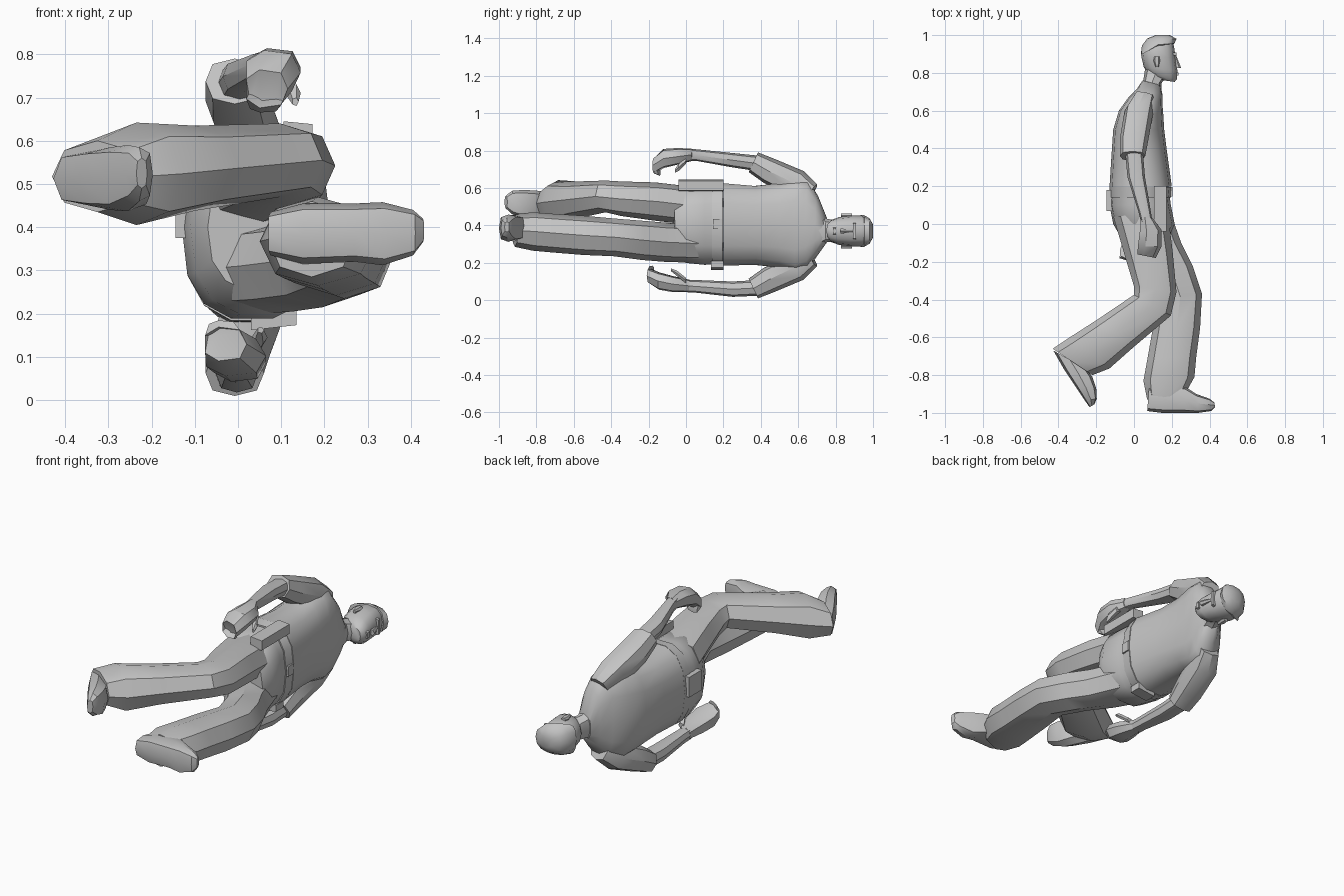
import bpy, bmesh, math
from mathutils import Vector

cube = bpy.data.objects.get("Cube")
if cube:
    bpy.data.objects.remove(cube, do_unlink=True)

grey = bpy.data.materials.new("plain grey")
grey.use_nodes = True
grey.diffuse_color = (0.55, 0.55, 0.55, 1)
grey.node_tree.nodes["Principled BSDF"].inputs["Base Color"].default_value = (0.55, 0.55, 0.55, 1)


def finish(name, bm, angle):
    bmesh.ops.recalc_face_normals(bm, faces=bm.faces[:])
    mesh = bpy.data.meshes.new(name)
    bm.to_mesh(mesh)
    bm.free()
    mesh.materials.append(grey)
    ob = bpy.data.objects.new(name, mesh)
    bpy.context.collection.objects.link(ob)
    bpy.ops.object.select_all(action='DESELECT')
    ob.select_set(True)
    bpy.context.view_layer.objects.active = ob
    bpy.ops.object.shade_smooth_by_angle(angle=math.radians(angle))


def loft(name, rings, sides=8, power=0.8, angle=35):
    """Each ring: back x, y, front x, y, low z, high z, optional y lean of the high side."""
    bm = bmesh.new()
    loops = []
    for ring in rings:
        xb, yb, xf, yf, lo, hi = ring[:6]
        lean = ring[6] if len(ring) > 6 else 0
        mid = Vector(((xb + xf) / 2, (yb + yf) / 2, (lo + hi) / 2))
        u = Vector(((xf - xb) / 2, (yf - yb) / 2, 0))
        w = Vector((0, lean, (hi - lo) / 2))
        loop = []
        for k in range(sides):
            a = 2 * math.pi * k / sides
            c, s = math.cos(a), math.sin(a)
            c = math.copysign(abs(c) ** power, c)
            s = math.copysign(abs(s) ** power, s)
            loop.append(bm.verts.new(mid + u * c + w * s))
        loops.append(loop)
    for a, b in zip(loops, loops[1:]):
        for k in range(sides):
            j = (k + 1) % sides
            bm.faces.new((a[k], a[j], b[j], b[k]))
    bm.faces.new(loops[0])
    bm.faces.new(loops[-1])
    finish(name, bm, angle)


def box(name, x, y, z, taper=1.0):
    """Box between two limits on each axis, narrowed in z at its +x side."""
    bm = bmesh.new()
    bmesh.ops.create_cube(bm, size=1)
    for v in bm.verts:
        t = taper if v.co.x > 0 else 1
        v.co = Vector((x[0] + (v.co.x + .5) * (x[1] - x[0]),
                       y[0] + (v.co.y + .5) * (y[1] - y[0]),
                       (z[0] + z[1]) / 2 + v.co.z * t * (z[1] - z[0])))
    finish(name, bm, 20)


def flip(rings, z=0.4):
    return [(r[0], r[1], r[2], r[3], 2 * z - r[5], 2 * z - r[4], -r[6]) for r in rings]


# Shirt and neck
loft("shirt", [(-.13, .19, .20, .20, .18, .63), (-.12, .35, .175, .38, .185, .615),
               (-.11, .50, .16, .50, .17, .63), (-.08, .60, .155, .58, .145, .655),
               (-.03, .67, .15, .64, .17, .64), (.015, .715, .15, .69, .24, .56),
               (.045, .76, .14, .735, .305, .445)], 14, 0.8, 45)
loft("neck", [(.035, .71, .145, .70, .28, .47), (.05, .765, .145, .745, .31, .435),
              (.06, .83, .18, .79, .315, .425)], 8)

# Head
loft("head", [(.13, .765, .215, .752, .335, .41), (.08, .79, .228, .768, .31, .43),
              (.052, .83, .23, .81, .295, .445), (.038, .89, .22, .88, .288, .452),
              (.045, .94, .212, .94, .288, .452), (.075, .98, .20, .975, .305, .435),
              (.11, .995, .17, .995, .34, .40)], 12, 0.85, 45)
loft("hair", [(.036, .895, .10, .93, .288, .452), (.042, .945, .214, .955, .284, .456),
              (.07, .982, .225, .98, .302, .438), (.115, 1.0, .19, 1.0, .335, .405)], 12, 0.85, 45)
loft("nose", [(.20, .825, .250, .825, .354, .386), (.20, .85, .242, .845, .357, .383),
              (.20, .895, .222, .895, .362, .378)], 6)
box("mouth", (.20, .236), (.785, .803), (.345, .395), .6)
box("brow", (.18, .225), (.893, .908), (.32, .42), .8)
for side, z in (("left", .286), ("right", .454)):
    loft(side + "_ear", [(.115, .83, .13, .83, z - .01, z + .01),
                         (.103, .865, .138, .865, z - .012, z + .012),
                         (.108, .888, .134, .888, z - .01, z + .01)], 6)

# Short sleeves, mirrored
sleeve = [(0, .68, .11, .66, .52, .62, .03), (-.05, .60, .10, .58, .56, .69, .04),
          (-.075, .45, .075, .44, .628, .755, .03), (-.075, .36, .06, .36, .685, .79, .025)]
loft("right_sleeve", sleeve)
loft("left_sleeve", flip(sleeve))

# Forearms and curled hands
loft("right_forearm", [(-.05, .42, .045, .41, .685, .77), (-.035, .25, .058, .25, .71, .787),
                       (.025, .06, .092, .05, .745, .807), (.04, 0, .10, 0, .745, .81)])
loft("right_hand", [(.035, .04, .10, .03, .745, .81), (.025, -.05, .145, -.03, .725, .815),
                    (.015, -.12, .145, -.12, .705, .81), (.015, -.16, .115, -.18, .675, .765),
                    (.025, -.135, .10, -.15, .665, .70)], 7)
loft("right_thumb", [(.09, .0, .125, .0, .73, .76), (.115, -.04, .145, -.04, .69, .73),
                     (.125, -.06, .14, -.06, .68, .70)], 5)
loft("left_forearm", [(-.055, .42, .045, .41, .025, .11), (-.05, .25, .045, .25, .018, .10),
                      (-.04, .06, .03, .05, .04, .108), (-.04, 0, .03, 0, .043, .11)])
loft("left_hand", [(-.04, .02, .03, .02, .043, .11), (-.06, -.07, .065, -.07, .042, .13),
                   (-.08, -.14, .065, -.15, .055, .15), (-.08, -.18, .02, -.21, .09, .17),
                   (-.07, -.17, .0, -.20, .15, .185)], 7)
loft("left_thumb", [(.01, -.0, .045, -.0, .09, .12), (.035, -.05, .068, -.05, .13, .16),
                    (.045, -.08, .06, -.08, .155, .17)], 5)

# Trouser seat, belt and belt gear
loft("trouser_seat", [(-.12, .22, .18, .22, .19, .62), (-.13, .10, .195, .10, .185, .615),
                      (-.11, .0, .215, .0, .195, .605), (-.07, -.07, .19, -.06, .25, .55)], 14, .8, 45)
loft("belt", [(-.13, .14, .195, .14, .18, .625), (-.13, .195, .20, .195, .178, .632)], 14)
box("belt_buckle", (.17, .203), (.145, .195), (.38, .435))
box("back_pouch", (-.145, -.09), (.07, .18), (.375, .485))
box("hip_holster", (.105, .172), (-.04, .20), (.58, .645), .8)
box("side_pouch", (.03, .135), (.135, .20), (.162, .22), .6)

# Trailing leg, bent at the knee
loft("right_trouser_leg", [(-.11, .04, .18, .06, .40, .605), (-.045, -.18, .205, -.15, .425, .63),
                           (0, -.33, .225, -.36, .45, .635), (0, -.375, .195, -.485, .47, .64),
                           (-.20, -.51, 0, -.65, .438, .635), (-.34, -.60, -.13, -.765, .405, .642),
                           (-.43, -.66, -.22, -.80, .435, .60)], 8, 0.9)
loft("right_shoe", [(-.427, -.67, -.25, -.77, .45, .575), (-.37, -.77, -.22, -.81, .44, .585),
                    (-.31, -.86, -.20, -.87, .437, .59), (-.26, -.935, -.197, -.925, .46, .585),
                    (-.235, -.97, -.21, -.955, .49, .56)], 8, .7)

# Leading leg, planted, with the cuff draped over the shoe
loft("left_trouser_leg", [(-.09, .05, .19, .07, .20, .405), (0, -.12, .25, -.10, .205, .415),
                          (.08, -.25, .31, -.22, .215, .425), (.13, -.40, .36, -.37, .235, .437),
                          (.10, -.55, .35, -.55, .242, .452), (.07, -.72, .33, -.70, .255, .462),
                          (.05, -.83, .32, -.81, .265, .47), (.07, -.93, .27, -.90, .285, .46)],
     8, 0.9)
loft("left_shoe", [(.07, -.99, .08, -.86, .335, .435), (.15, -1.0, .15, -.84, .315, .455),
                   (.27, -1.0, .27, -.86, .32, .455), (.34, -1.0, .33, -.90, .312, .458),
                   (.41, -.99, .40, -.925, .335, .44), (.43, -.97, .425, -.945, .365, .42)], 8, .65)
